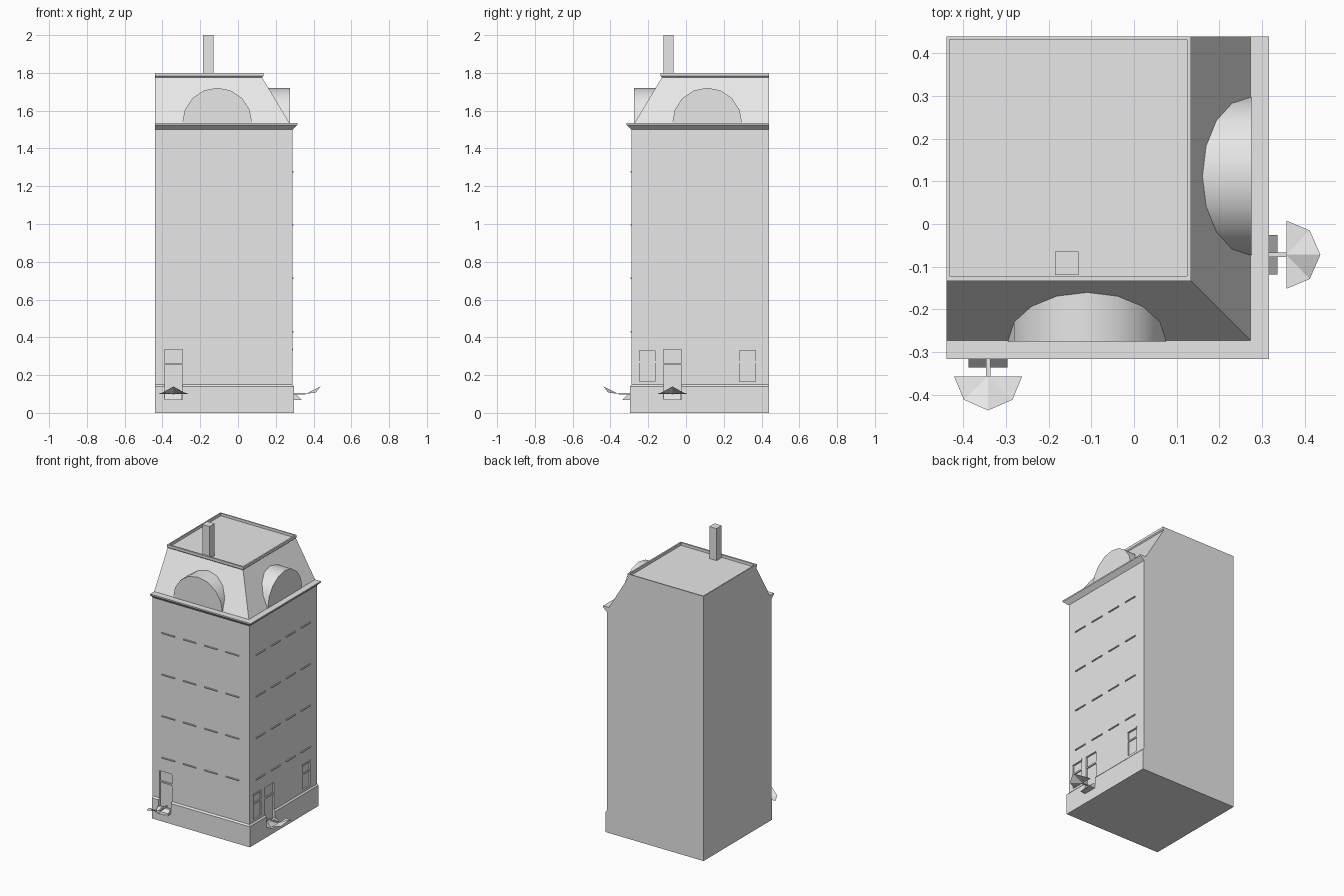
import bpy, bmesh, math

if "Cube" in bpy.data.objects:
    bpy.data.objects.remove(bpy.data.objects["Cube"])

grey = bpy.data.materials.new("light grey")
grey.diffuse_color = (0.8, 0.8, 0.8, 1)
grey.use_nodes = True
grey.node_tree.nodes["Principled BSDF"].inputs["Base Color"].default_value = grey.diffuse_color
BACK = 0.44      # the two party walls sit at x = -BACK and y = +BACK
WALL = 0.288     # the two street walls sit at y = -WALL and x = +WALL


def finish(name, bm, fix=True):
    if fix:
        bmesh.ops.recalc_face_normals(bm, faces=bm.faces[:])
    me = bpy.data.meshes.new(name)
    bm.to_mesh(me)
    bm.free()
    me.materials.append(grey)
    ob = bpy.data.objects.new(name, me)
    bpy.context.collection.objects.link(ob)
    return ob


def corner_loft(name, profile, back=BACK):
    """Stack square rings (z, street edge); the two party walls stay flush."""
    bm = bmesh.new()
    rings = [[bm.verts.new(c) for c in
              ((-back, -e, z), (e, -e, z), (e, back, z), (-back, back, z))]
             for z, e in profile]
    for a, b in zip(rings, rings[1:]):
        for i in range(4):
            j = (i + 1) % 4
            bm.faces.new((a[i], a[j], b[j], b[i]))
    bm.faces.new(rings[0][::-1])
    bm.faces.new(rings[-1])
    return finish(name, bm)


def place(side, u, d, z):
    """Wall coordinates: u along the wall, d outwards, z up."""
    return (u, -d, z) if side == "front" else (d, u, z)


def add_box(bm, side, u0, u1, d0, d1, z0, z1, slope=0.0):
    lo = [bm.verts.new(place(side, u, d, z0)) for u, d in
          ((u0, d0), (u1, d0), (u1, d1), (u0, d1))]
    hi = [bm.verts.new(place(side, u, d, z1)) for u, d in
          ((u0, d0), (u1, d0), (u1, d1 - slope), (u0, d1 - slope))]
    for i in range(4):
        j = (i + 1) % 4
        bm.faces.new((lo[i], lo[j], hi[j], hi[i]))
    bm.faces.new(lo[::-1])
    bm.faces.new(hi)


def boxes(name, side, *items):
    bm = bmesh.new()
    for it in items:
        add_box(bm, side, *it)
    return finish(name, bm)


def cut(target, cutter):
    mod = target.modifiers.new("cut", 'BOOLEAN')
    mod.operation = 'DIFFERENCE'
    mod.solver = 'EXACT'
    mod.object = cutter
    bpy.context.view_layer.objects.active = target
    bpy.ops.object.modifier_apply(modifier=mod.name)
    bpy.data.objects.remove(cutter)


# main block with plinth
walls = corner_loft("walls", [(0, 0.297), (0.14, 0.297), (0.15, WALL), (1.51, WALL)])
# flared cornice
corner_loft("cornice", [(1.495, 0.283), (1.525, 0.316), (1.534, 0.316), (1.534, 0.27)])
# mansard roof
corner_loft("mansard_roof", [(1.53, 0.275), (1.777, 0.127)])

# parapet rim with sunken roof
rim = corner_loft("roof_rim", [(1.775, 0.126), (1.783, 0.134), (1.80, 0.134)])
cut(rim, boxes("rim_cutter", "front", (-0.432, 0.124, -0.432, 0.122, 1.782, 1.9)))
boxes("chimney", "front", (-0.185, -0.13, 0.065, 0.12, 1.77, 2.0))

# per street side: door centre, first sill centre, dormer centre
for side, door, sill, dorm in (("front", -0.342, -0.322, -0.11),
                               ("right", -0.072, -0.172, 0.112)):
    # door recess cut through the plinth
    cut(walls, boxes("door_cutter", side,
                     (door - 0.047, door + 0.047, 0.276, 0.35, 0.07, 0.335)))
    boxes(side + "_door_bar", side,
          (door - 0.047, door + 0.047, 0.27, 0.284, 0.255, 0.265))
    # sloping door step
    boxes(side + "_door_step", side,
          (door - 0.046, door + 0.046, 0.29, 0.337, 0.068, 0.1, 0.03))

    # window sills, four floors of four
    items = []
    for floor in range(4):
        z = 0.433 + floor * 0.2825
        for k in range(4):
            u = sill + k * 0.161
            items.append((u - 0.048, u + 0.048, 0.28, 0.295, z - 0.007, z))
    boxes(side + "_window_sills", side, *items)

    # round dormer, half of a 16 sided cylinder
    bm = bmesh.new()
    arc = [(dorm + 0.185 * math.cos(math.pi * i / 8),
            1.534 + 0.187 * math.sin(math.pi * i / 8)) for i in range(9)]
    outer = [bm.verts.new(place(side, u, 0.275, z)) for u, z in arc]
    inner = [bm.verts.new(place(side, u, 0.12, z)) for u, z in arc]
    bm.faces.new(outer)
    bm.faces.new(inner[::-1])
    for i in range(9):
        j = (i + 1) % 9
        bm.faces.new((outer[i], outer[j], inner[j], inner[i]))
    dormer = finish(side + "_dormer", bm)
    bpy.ops.object.select_all(action='DESELECT')
    dormer.select_set(True)
    bpy.context.view_layer.objects.active = dormer
    bpy.ops.object.shade_smooth_by_angle(angle=math.radians(40))

    # half octagon fan canopy on a thin arm
    bm = bmesh.new()
    hub = bm.verts.new(place(side, door, 0.357, 0.10))
    fan = [bm.verts.new(place(side, door + du, 0.357 + dd, z)) for du, dd, z in
           ((-0.08, 0, 0.10), (-0.057, 0.055, 0.108), (0, 0.08, 0.14),
            (0.057, 0.055, 0.108), (0.08, 0, 0.10))]
    for a, b in zip(fan, fan[1:]):
        f = bm.faces.new((hub, a, b))
        f.normal_update()
        if f.normal.z < 0:
            f.normal_flip()
    finish(side + "_canopy", bm, False)
    boxes(side + "_canopy_arm", side,
          (door - 0.005, door + 0.005, 0.275, 0.357, 0.097, 0.105))

# ground floor windows on the right wall
for i, u in enumerate((-0.205, 0.325)):
    cut(walls, boxes("window_cutter", "right", (u - 0.042, u + 0.042, 0.279, 0.3, 0.165, 0.33)))
    boxes("ground_window_bars_%d" % (i + 1), "right",
          (u - 0.042, u + 0.042, 0.275, 0.286, 0.265, 0.275),
          (u - 0.046, u + 0.046, 0.28, 0.292, 0.33, 0.34))
